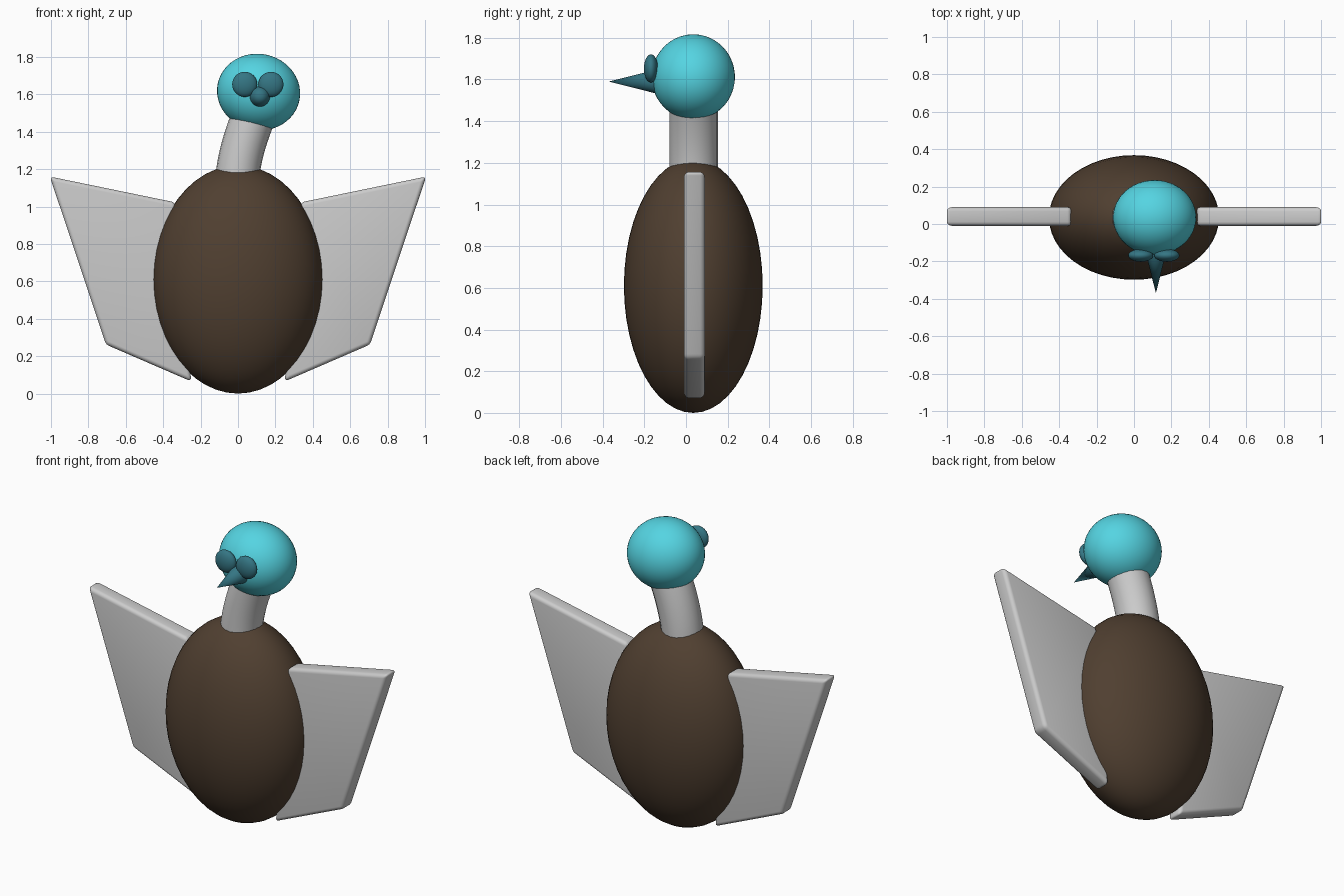
import bpy, bmesh, math

if "Cube" in bpy.data.objects:
    bpy.data.objects.remove(bpy.data.objects["Cube"])


def material(name, rgb):
    m = bpy.data.materials.new(name)
    m.diffuse_color = (*rgb, 1)
    m.use_nodes = True
    m.node_tree.nodes["Principled BSDF"].inputs["Base Color"].default_value = m.diffuse_color
    return m


BROWN = material("brown", (0.08, 0.05, 0.03))
CYAN = material("cyan", (0.09, 0.66, 0.76))
TEAL = material("dark_teal", (0.035, 0.18, 0.23))


def finish(obj, name, mat=None):
    obj.name = name
    if mat:
        obj.data.materials.append(mat)
    bpy.ops.object.shade_smooth_by_angle(angle=math.radians(40))
    return obj


def ellipsoid(name, loc, radii, mat, tilt=0):
    bpy.ops.mesh.primitive_uv_sphere_add(segments=48, ring_count=24, location=loc, rotation=(0, tilt, 0))
    obj = bpy.context.object
    obj.scale = radii
    bpy.ops.object.transform_apply(location=False, rotation=False, scale=True)
    return finish(obj, name, mat)


# Body and head
ellipsoid("body", (0, 0.035, 0.61), (0.455, 0.333, 0.61), BROWN)
ellipsoid("head", (0.11, 0.035, 1.612), (0.223, 0.2, 0.204), CYAN, math.radians(12))

# Neck: tube that starts upright and leans to the side
curve = bpy.data.curves.new("neck", "CURVE")
curve.dimensions = "3D"
curve.bevel_depth = 0.117
curve.bevel_resolution = 8
curve.resolution_u = 16
curve.use_fill_caps = True
spline = curve.splines.new("BEZIER")
spline.bezier_points.add(1)
path = [((-0.008, 1.08), (0, 0.16)), ((0.105, 1.53), (0.055, 0.12))]
for p, ((x, z), (dx, dz)) in zip(spline.bezier_points, path):
    p.co = (x, 0.037, z)
    p.handle_left = (x - dx, 0.037, z - dz)
    p.handle_right = (x + dx, 0.037, z + dz)
neck = bpy.data.objects.new("neck", curve)
bpy.context.collection.objects.link(neck)
bpy.ops.object.select_all(action="DESELECT")
neck.select_set(True)
bpy.context.view_layer.objects.active = neck
bpy.ops.object.convert(target="MESH")
finish(bpy.context.object, "neck")

# Eyes
for name, x in (("eye_left", 0.036), ("eye_right", 0.176)):
    ellipsoid(name, (x, -0.168, 1.653), (0.067, 0.034, 0.067), TEAL)

# Beak
bpy.ops.mesh.primitive_cone_add(vertices=32, radius1=0.058, radius2=0, depth=0.23,
                                location=(0.117, -0.255, 1.59), rotation=(math.pi / 2, 0, 0))
finish(bpy.context.object, "beak", TEAL)


# Wings: bevelled four-sided plates
def wing(name, side):
    outline = [(0.335, 1.022), (1.006, 1.16), (0.706, 0.262), (0.25, 0.065)]
    bm = bmesh.new()
    face = bm.faces.new([bm.verts.new((side * x, -0.01, z)) for x, z in outline])
    ext = bmesh.ops.extrude_face_region(bm, geom=[face])
    verts = [g for g in ext["geom"] if isinstance(g, bmesh.types.BMVert)]
    bmesh.ops.translate(bm, vec=(0, 0.1, 0), verts=verts)
    bmesh.ops.recalc_face_normals(bm, faces=bm.faces)
    bmesh.ops.bevel(bm, geom=bm.edges[:], offset=0.022, segments=4, profile=0.5, affect="EDGES")
    mesh = bpy.data.meshes.new(name)
    bm.to_mesh(mesh)
    bm.free()
    obj = bpy.data.objects.new(name, mesh)
    bpy.context.collection.objects.link(obj)
    bpy.ops.object.select_all(action="DESELECT")
    obj.select_set(True)
    bpy.context.view_layer.objects.active = obj
    finish(obj, name)


wing("wing_right", 1)
wing("wing_left", -1)
